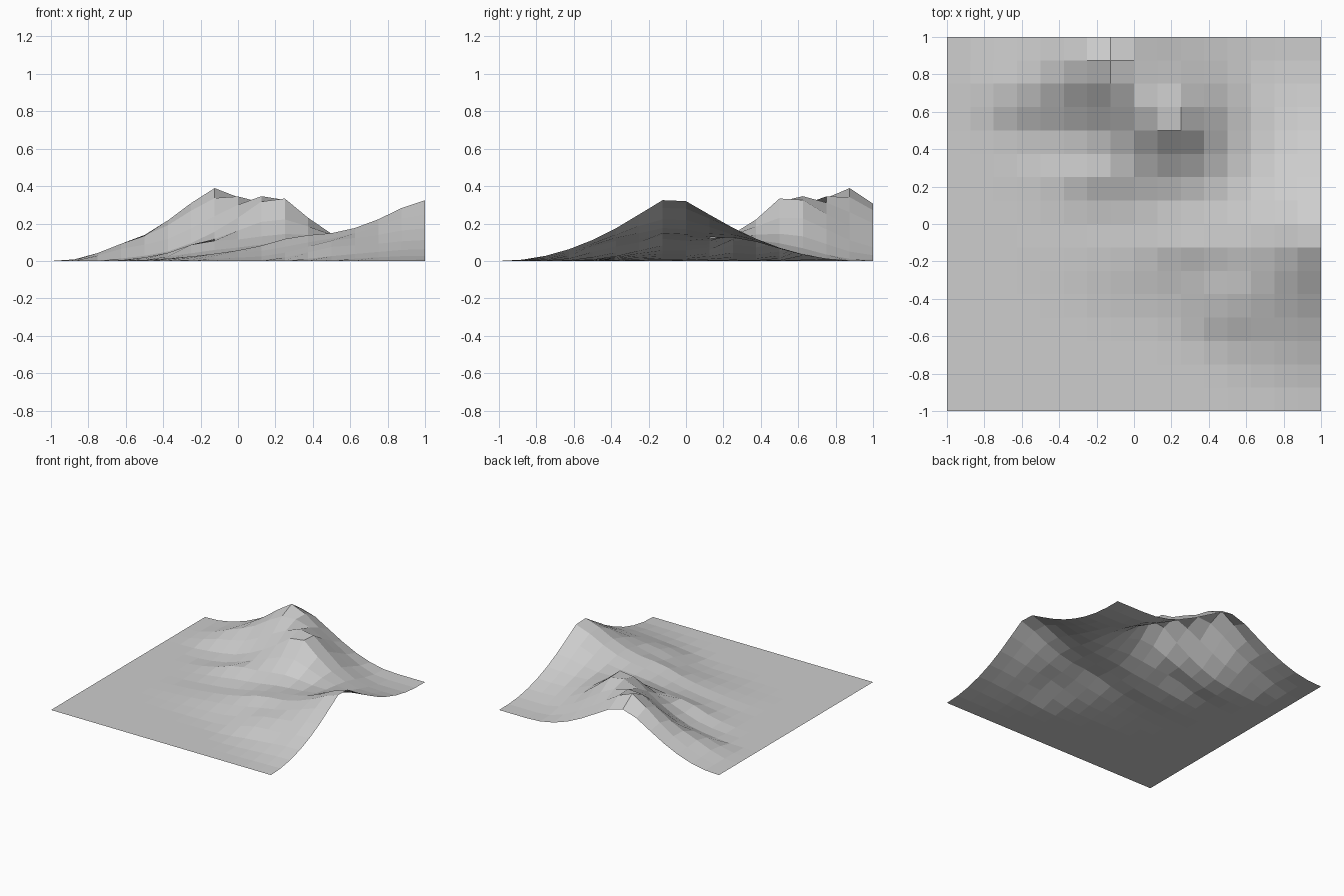
import bpy
import bmesh
from math import hypot

cube = bpy.data.objects.get("Cube")
if cube:
    bpy.data.objects.remove(cube, do_unlink=True)

CELLS = 16
SOFTNESS = 0.08

# Hills: centre x, centre y, height, then reach to west, east, south, north
HILLS = {
    "back_peak": (-0.12, 0.85, 0.385, 0.8, 0.8, 0.53, 0.88),
    "middle_peak": (0.21, 0.54, 0.33, 0.6, 0.63, 0.65, 0.46),
    "side_peak": (1.0, -0.07, 0.34, 0.92, 0.95, 0.86, 0.92),
    "side_ridge": (0.3, -0.1, 0.1, 0.95, 0.6, 0.48, 0.4),
    "middle_spur": (-0.2, 0.27, 0.085, 0.5, 0.4, 0.32, 0.27),
    "back_spur": (-0.63, 0.68, 0.04, 0.33, 0.3, 0.22, 0.25),
    "front_knoll": (0.5, -0.43, 0.05, 0.4, 0.35, 0.28, 0.18),
}


def hill_height(x, y, hill):
    """Pointed hill with a slightly rounded top and its own reach on each side."""
    cx, cy, top, west, east, south, north = hill
    u = (x - cx) / (east if x > cx else west)
    v = (y - cy) / (north if y > cy else south)
    distance = hypot(u, v, SOFTNESS) - SOFTNESS
    return top * max(0, 1 - distance) ** 2


def make_material(name, color):
    mat = bpy.data.materials.new(name)
    mat.use_nodes = True
    mat.diffuse_color = color
    mat.node_tree.nodes["Principled BSDF"].inputs["Base Color"].default_value = color
    return mat


# Flat-shaded sheet of square cells raised into hills
bm = bmesh.new()
bmesh.ops.create_grid(bm, x_segments=CELLS, y_segments=CELLS, size=1)
for v in bm.verts:
    x, y = v.co.x, v.co.y
    if x > -0.99 and y > -0.99:
        v.co.z = sum(hill_height(x, y, hill) for hill in HILLS.values())

mesh = bpy.data.meshes.new("terrain")
bm.to_mesh(mesh)
bm.free()
mesh.materials.append(make_material("mid grey", (0.61, 0.61, 0.61, 1)))
terrain = bpy.data.objects.new("terrain", mesh)
bpy.context.collection.objects.link(terrain)
